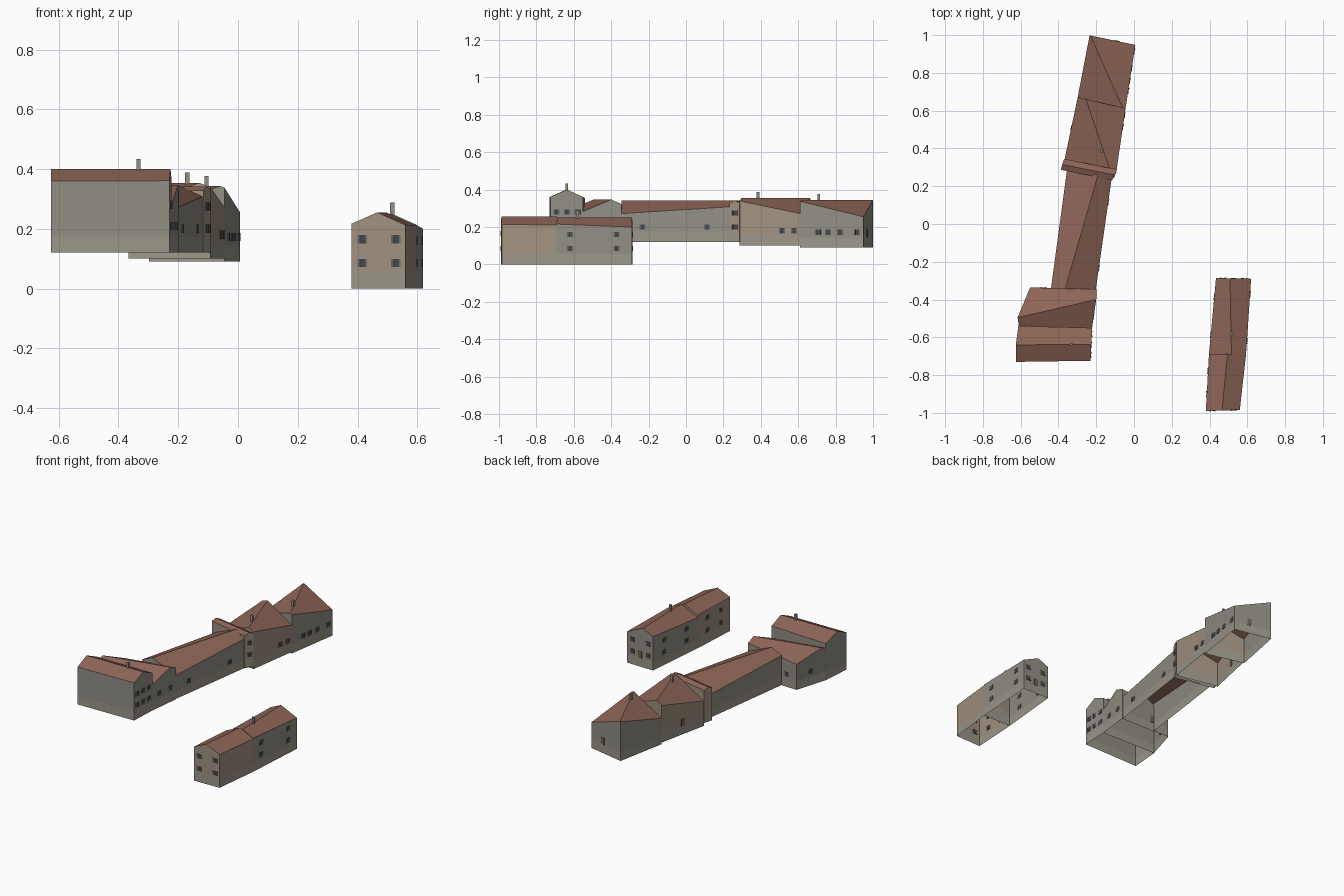
import bpy, bmesh
from mathutils import Vector, Matrix
from mathutils.geometry import intersect_point_line

if "Cube" in bpy.data.objects:
    bpy.data.objects.remove(bpy.data.objects["Cube"])

SLOPE = 0.45


def mat(name, r, g, b):
    m = bpy.data.materials.new(name)
    m.diffuse_color = (r, g, b, 1)
    m.use_nodes = True
    m.node_tree.nodes["Principled BSDF"].inputs["Base Color"].default_value = m.diffuse_color
    return m


ROOF = mat("roof_tile", 0.27, 0.13, 0.095)
GREY = mat("grey_render", 0.29, 0.275, 0.235)
TAN = mat("tan_render", 0.36, 0.29, 0.22)
BASE = mat("plinth_stone", 0.33, 0.31, 0.255)
PANE = mat("window_glass", 0.05, 0.06, 0.065)
SHUT = mat("shutter", 0.14, 0.14, 0.125)
DOOR = mat("door_wood", 0.17, 0.12, 0.08)
STACK = mat("chimney_stone", 0.3, 0.28, 0.24)


def mesh_object(name, faces, material):
    """Object from polygons given as lists of points."""
    bm = bmesh.new()
    for f in faces:
        bm.faces.new([bm.verts.new(p) for p in f])
    bmesh.ops.remove_doubles(bm, verts=bm.verts, dist=1e-5)
    me = bpy.data.meshes.new(name)
    bm.to_mesh(me)
    bm.free()
    me.materials.append(material)
    ob = bpy.data.objects.new(name, me)
    bpy.context.collection.objects.link(ob)


def boxes(name, items, material):
    """One object from several (centre, size, direction-along-wall) boxes."""
    bm = bmesh.new()
    for c, s, d in items:
        n = Vector((d.y, -d.x, 0))
        rot = Matrix((d, n, (0, 0, 1))).transposed().to_4x4()
        bmesh.ops.create_cube(bm, size=1, matrix=Matrix.Translation(c) @ rot
                              @ Matrix.Diagonal((*s, 1)))
    bmesh.ops.recalc_face_normals(bm, faces=bm.faces)
    me = bpy.data.meshes.new(name)
    bm.to_mesh(me)
    bm.free()
    me.materials.append(material)
    ob = bpy.data.objects.new(name, me)
    bpy.context.collection.objects.link(ob)


def house(name, corners, ridge, z0, zr, material, ridge_along_x=False,
          windows=(), doors=(), plinth=0.055):
    """corners: front-left, front-right, back-right, back-left.
    windows: (edge, fractions, heights); doors: (edge, fraction).
    Edges: 0 front, 1 right, 2 back, 3 left."""
    plan = [Vector((*c, 0)) for c in corners]
    c = plan[-1:] + plan[:-1] if ridge_along_x else plan
    r = [Vector((*p, zr)) for p in ridge]
    flat = [Vector((*p, 0)) for p in ridge]

    def at(p, z):
        return Vector((p.x, p.y, z))

    # eaves drop with their distance from the ridge
    top = [at(p, zr - SLOPE * (p - intersect_point_line(p, *flat)[0]).length) for p in c]
    zp = z0 + plinth
    walls, base = [], []
    for i in range(4):
        j = (i + 1) % 4
        apex = [r[i // 2]] if i % 2 == 0 else []
        walls.append([at(c[i], zp), at(c[j], zp), top[j], *apex, top[i]])
        base.append([at(c[i], z0), at(c[j], z0), at(c[j], zp), at(c[i], zp)])
    mesh_object(name + "_walls", walls, material)
    mesh_object(name + "_plinth", base, BASE)
    mesh_object(name + "_roof", [[top[1], top[2], r[1], r[0]],
                                 [top[3], top[0], r[0], r[1]]], ROOF)
    # windows with side shutters, and doors
    panes, shutters, leaves = [], [], []

    def spot(edge, t, z):
        a, b = plan[edge], plan[(edge + 1) % 4]
        return at(a.lerp(b, t), z), (b - a).normalized()

    for edge, ts, zs in windows:
        for t in ts:
            for z in zs:
                p, d = spot(edge, t, z)
                panes.append((p, (0.018, 0.004, 0.027), d))
                for s in (-1, 1):
                    shutters.append((p + d * s * 0.0125, (0.007, 0.007, 0.027), d))
    for edge, t in doors:
        p, d = spot(edge, t, zp + 0.022)
        leaves.append((p, (0.026, 0.005, 0.044), d))
    if panes:
        boxes(name + "_windows", panes, PANE)
        boxes(name + "_shutters", shutters, SHUT)
    if leaves:
        boxes(name + "_doors", leaves, DOOR)


# detached house, two sections
house("detached_front", [(.38, -.99), (.56, -.985), (.593, -.692), (.397, -.687)],
      [(.466, -.987), (.495, -.69)], 0, .255, TAN,
      windows=[(0, (.2, .82), (.085, .165)), (3, (.3, .7), (.085, .165))])
house("detached_back", [(.397, -.687), (.593, -.692), (.62, -.29), (.434, -.286)],
      [(.516, -.69), (.508, -.288)], 0, .25, GREY,
      windows=[(1, (.18, .8), (.085, .16)), (2, (.2, .8), (.085, .16)),
               (3, (.25, .75), (.085, .16))], doors=[(2, .5)])

# front wing, ridge runs across
house("front_wing", [(-.626, -.73), (-.23, -.724), (-.222, -.55), (-.612, -.54)],
      [(-.626, -.64), (-.226, -.637)], .12, .40, GREY, True,
      windows=[(1, (.18, .5, .82), (.21, .28))])

# link between front wing and long range
house("wing_link", [(-.61, -.54), (-.222, -.55), (-.198, -.345), (-.55, -.336)],
      [(-.616, -.495), (-.2, -.4)], .12, .347, GREY, True,
      windows=[(1, (.3, .75), (.21,)), (2, (.8,), (.2,)), (3, (.5,), (.21,))],
      doors=[(2, .65)])

# long range
house("long_range", [(-.44, -.345), (-.202, -.345), (-.117, .25), (-.355, .285)],
      [(-.365, -.345), (-.19, .262)], .12, .342, GREY,
      windows=[(1, (.19, .77), (.2,))])

# narrow cross bay
house("cross_bay", [(-.387, .287), (-.115, .232), (-.09, .287), (-.37, .345)],
      [(-.38, .315), (-.103, .26)], .12, .342, TAN, True,
      windows=[(1, (.5,), (.2, .275))])

# rear range, two sections with diagonal ridges
house("rear_range", [(-.367, .343), (-.092, .287), (-.045, .61), (-.298, .672)],
      [(-.13, .295), (-.255, .662)], .10, .354, TAN,
      windows=[(1, (.7, .9), (.18,))], doors=[(3, .5)])
house("end_range", [(-.298, .672), (-.045, .61), (.007, .948), (-.235, .999)],
      [(-.06, .614), (-.231, .998)], .09, .343, GREY,
      windows=[(1, (.28, .44, .63, .9), (.172,))], doors=[(2, .4)])

# chimneys
X = Vector((1, 0, 0))
boxes("chimneys", [(Vector((x, y, z - 0.035)), (.014, .014, .07), X) for x, y, z in
                   [(.516, -.58, .288), (-.333, -.637, .433),
                    (-.17, .385, .388), (-.105, .71, .377)]], STACK)
